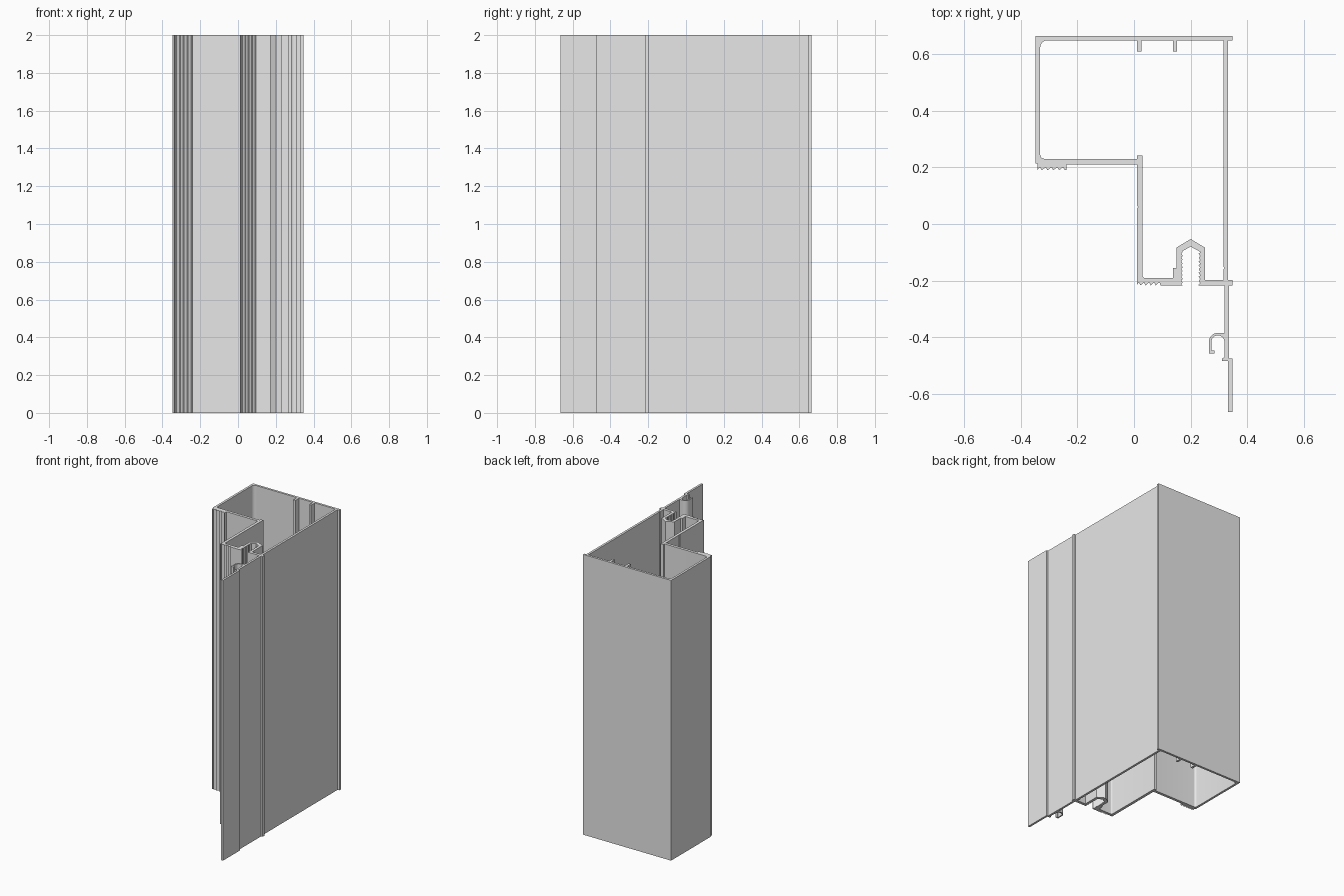
import bpy
import bmesh
from math import cos, sin, radians

default_cube = bpy.data.objects.get("Cube")
if default_cube:
    bpy.data.objects.remove(default_cube, do_unlink=True)

# Main wall lines of the section
HEIGHT = 2.0
LEFT, RIGHT = -0.347, 0.347
BACK, FRONT = 0.664, -0.664
BACK_IN = 0.648
SIDE_OUT, SIDE_IN = 0.332, 0.316
LEFT_IN = -0.331
SHELF_LOW, SHELF_TOP = 0.21, 0.23
WEB_OUT, WEB_IN = 0.01, 0.03
BASE_LOW, BASE_TOP = -0.217, -0.197
FIN_IN, FIN_OUT = 0.32, 0.335
LIP_Y = -0.475
SLOT_LEFT, SLOT_RIGHT = 0.172, 0.228
SLOT_TOP, SLOT_PEAK = -0.095, -0.08
SLOT_MID = 0.2


def arc(cx, cy, radius, start, end, steps=8):
    """Points along a circular arc, angles in degrees."""
    angles = [radians(start + (end - start) * i / steps) for i in range(steps + 1)]
    return [(cx + radius * cos(a), cy + radius * sin(a)) for a in angles]


def teeth(start, end, count, depth):
    """Rounded serrations along a line; grooves cut to the right of travel for +depth."""
    (ax, ay), (bx, by) = start, end
    dx, dy = bx - ax, by - ay
    length = (dx * dx + dy * dy) ** 0.5
    nx, ny = dy / length * depth, -dx / length * depth
    points = [start]
    for i in range(count):
        for part, cut in ((0.3, 0), (0.55, 1), (0.8, 0.8)):
            t = (i + part) / count
            points.append((ax + dx * t + nx * cut, ay + dy * t + ny * cut))
    return points + [end]


def groove(x, y, depth, half=0.005):
    """Small V line cut into a vertical wall running up (half > 0) or down."""
    return [(x, y - half), (x + depth, y), (x, y + half)]


def peg(x, width, bottom):
    """Rib hanging from the inside of the back wall."""
    return [(x, BACK_IN), (x, bottom), (x + width, bottom), (x + width, BACK_IN)]


# Outer outline, clockwise from the back left corner
outer = [(LEFT, BACK), (RIGHT, BACK), (RIGHT, BACK_IN), (SIDE_OUT, BACK_IN)]
outer += [(SIDE_OUT, BASE_TOP), (RIGHT, BASE_TOP), (RIGHT, BASE_LOW), (FIN_OUT, BASE_LOW)]
# fin with its offset tip and small lip
outer += [(FIN_OUT, LIP_Y), (RIGHT, LIP_Y), (RIGHT, FRONT), (SIDE_OUT, FRONT)]
outer += [(SIDE_OUT, LIP_Y - 0.008), (0.311, LIP_Y - 0.008), (0.311, LIP_Y), (FIN_IN, LIP_Y + 0.006)]
# curled hook
outer += arc(0.296, -0.416, 0.023, 0, 180, 12)
outer += [(0.273, -0.446), (0.284, -0.446), (0.284, -0.457), (0.264, -0.457)]
outer += arc(0.296, -0.416, 0.032, 180, 90) + [(FIN_IN, -0.384), (FIN_IN, BASE_LOW)]
# serrated slot
outer += teeth((SLOT_RIGHT, BASE_LOW), (SLOT_RIGHT, SLOT_TOP), 9, 0.005)
outer += [(SLOT_MID, SLOT_PEAK)]
outer += teeth((SLOT_LEFT, SLOT_TOP), (SLOT_LEFT, BASE_LOW), 9, 0.005)
# gripping ribs under the base, then the web and shelf
outer += teeth((0.1, BASE_LOW), (WEB_OUT, BASE_LOW), 5, 0.01)
outer += groove(WEB_OUT, 0.06, 0.004)
outer += [(WEB_OUT, SHELF_LOW), (-0.238, SHELF_LOW)]
outer += teeth((-0.238, 0.19), (-0.34, 0.19), 5, 0.009)
outer += [(-0.34, 0.214), (LEFT, 0.214)]

# Hollow chamber, clockwise from its rounded back left corner
inner = arc(LEFT_IN + 0.025, BACK_IN - 0.025, 0.025, 180, 90)
inner += peg(WEB_OUT, 0.017, 0.608) + peg(0.137, 0.015, 0.608)
inner += [(SIDE_IN, BACK_IN)] + groove(SIDE_IN, -0.155, 0.004, -0.005)
inner += [(SIDE_IN, BASE_TOP), (0.25, BASE_TOP), (0.25, -0.083), (SLOT_MID, -0.053)]
inner += [(0.15, -0.083), (0.15, -0.155), (0.138, -0.155), (0.138, -0.191)]
inner += arc(WEB_IN + 0.01, -0.181, 0.01, 270, 180, 5)
inner += [(WEB_IN, 0.242), (WEB_OUT, 0.242), (WEB_OUT, SHELF_TOP)]
inner += arc(LEFT_IN + 0.015, SHELF_TOP + 0.015, 0.015, 270, 180, 6)

# Extrude the section upright
curve = bpy.data.curves.new("frame_section", "CURVE")
curve.dimensions = "2D"
curve.fill_mode = "BOTH"
curve.extrude = HEIGHT / 2
for outline in (outer, inner):
    spline = curve.splines.new("POLY")
    spline.points.add(len(outline) - 1)
    for point, (x, y) in zip(spline.points, outline):
        point.co = (x, y, 0, 1)
    spline.use_cyclic_u = True

frame = bpy.data.objects.new("frame_extrusion", curve)
bpy.context.collection.objects.link(frame)
bpy.ops.object.select_all(action="DESELECT")
frame.select_set(True)
bpy.context.view_layer.objects.active = frame
bpy.ops.object.convert(target="MESH")
frame = bpy.context.view_layer.objects.active

# Weld caps to walls and stand the part on the floor
bm = bmesh.new()
bm.from_mesh(frame.data)
bmesh.ops.remove_doubles(bm, verts=bm.verts, dist=0.0002)
bmesh.ops.translate(bm, verts=bm.verts, vec=(0, 0, HEIGHT / 2))
bmesh.ops.recalc_face_normals(bm, faces=bm.faces)
bm.to_mesh(frame.data)
bm.free()
frame.name = "frame_extrusion"
bpy.ops.object.shade_smooth_by_angle(angle=radians(25))

# Plain metal colour
metal = bpy.data.materials.new("light_grey_metal")
metal.use_nodes = True
colour = (0.8, 0.8, 0.8, 1)
metal.diffuse_color = colour
metal.node_tree.nodes["Principled BSDF"].inputs["Base Color"].default_value = colour
frame.data.materials.clear()
frame.data.materials.append(metal)
